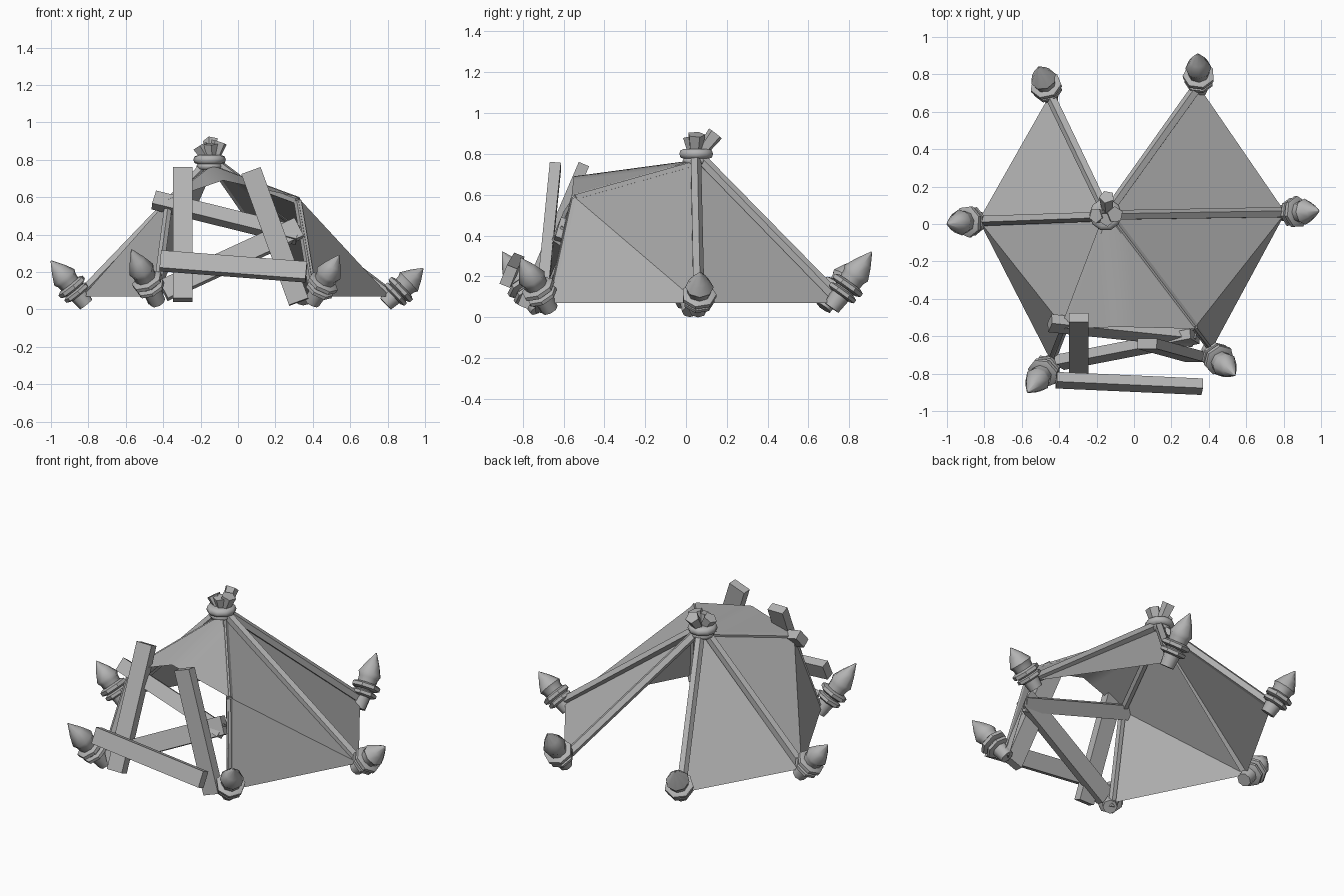
import bpy, bmesh, math
from mathutils import Vector, Matrix

if "Cube" in bpy.data.objects:
    bpy.data.objects.remove(bpy.data.objects["Cube"])

grey = bpy.data.materials.new("plain_grey")
grey.use_nodes = True
colour = (0.45, 0.45, 0.45, 1)
grey.diffuse_color = colour
grey.node_tree.nodes["Principled BSDF"].inputs["Base Color"].default_value = colour


def finish(bm, name, smooth=None):
    mesh = bpy.data.meshes.new(name)
    bm.to_mesh(mesh)
    bm.free()
    mesh.materials.append(grey)
    ob = bpy.data.objects.new(name, mesh)
    bpy.context.collection.objects.link(ob)
    if smooth:
        bpy.ops.object.select_all(action='DESELECT')
        ob.select_set(True)
        bpy.context.view_layer.objects.active = ob
        bpy.ops.object.shade_smooth_by_angle(angle=math.radians(smooth))


def frame(origin, axis, facing):
    """Matrix whose z follows axis and whose y is close to facing."""
    z = Vector(axis).normalized()
    x = Vector(facing).cross(z).normalized()
    y = z.cross(x)
    m = Matrix((x, y, z)).transposed().to_4x4()
    m.translation = origin
    return m


def lathe(bm, m, profile, sides):
    """Turned shape from (radius, height) pairs, capped at both ends."""
    rings = []
    for r, h in profile:
        rings.append([bm.verts.new(m @ Vector((r * math.cos(a), r * math.sin(a), h)))
                      for a in (math.tau * i / sides for i in range(sides))])
    for low, high in zip(rings, rings[1:]):
        for i in range(sides):
            j = (i + 1) % sides
            bm.faces.new((low[i], low[j], high[j], high[i]))
    bm.faces.new(rings[0][::-1])
    bm.faces.new(rings[-1])


def beam(bm, a, b, r1, r2, sides):
    lathe(bm, frame(a, b - a, up), [(r1, 0), (r2, (b - a).length)], sides)


def plank(name, start, end, width, thick, facing):
    start, end = Vector(start), Vector(end)
    bm = bmesh.new()
    size = Matrix.Diagonal((width, thick, (end - start).length, 1))
    bmesh.ops.create_cube(bm, size=1, matrix=frame((start + end) / 2, end - start, facing) @ size)
    finish(bm, name)


up = Vector((0, 0.01, 1))
apex = Vector((-0.14, 0.045, 0.77))
knee_right = Vector((-0.37, -0.56, 0.59))
knee_left = Vector((0.32, -0.56, 0.60))
ridge = Vector((-0.08, -0.55, 0.69))

# Ground point, spike tip and optional knee for each pole
poles = {
    "back_right": ((-0.45, 0.69, 0.07), (-0.51, 0.84, 0.28), None),
    "back_left": ((0.35, 0.73, 0.07), (0.34, 0.91, 0.32), None),
    "side_left": ((0.81, 0.06, 0.05), (0.99, 0.07, 0.22), None),
    "front_left": ((0.41, -0.68, 0.06), (0.54, -0.81, 0.29), knee_left),
    "front_right": ((-0.44, -0.74, 0.06), (-0.57, -0.90, 0.32), knee_right),
    "side_right": ((-0.83, 0.02, 0.05), (-1.0, 0.0, 0.26), None),
}

for name, (foot, tip, knee) in poles.items():
    foot, tip = Vector(foot), Vector(tip)
    axis = (tip - foot).normalized()
    # Bent poles run under the cloth, straight ones lie proud of it
    bm = bmesh.new()
    if knee:
        inner = Vector((0, 0.015, -0.02))
        beam(bm, apex + inner, knee + inner, 0.022, 0.022, 5)
        beam(bm, knee + inner, foot + inner, 0.022, 0.022, 5)
    else:
        lift = axis * 0.025
        beam(bm, apex + lift, foot + lift, 0.028, 0.03, 5)
    finish(bm, name + "_pole")

    # Spiked stake with a bound collar
    start = foot - axis * 0.03
    m = frame(start, axis, up)
    n = (tip - start).length
    bm = bmesh.new()
    lathe(bm, m, [(0.042, 0), (0.052, n * 0.3), (0.06, n * 0.55), (0.07, n * 0.62),
                  (0.042, n * 0.8), (0.003, n)], 8)
    finish(bm, name + "_stake", 50)
    bm = bmesh.new()
    for r, h, t in ((0.078, 0.27, 0.018), (0.086, 0.40, 0.02)):
        lathe(bm, m, [(r - 0.02, n * h - t), (r, n * h - t / 2),
                      (r, n * h + t / 2), (r - 0.02, n * h + t)], 7)
    finish(bm, name + "_collar", 50)

# Pole ends crossing above the binding
bm = bmesh.new()
for tip, r in (((-0.205, 0.045, 0.875), 0.042), ((-0.145, 0.145, 0.90), 0.042),
               ((-0.10, 0.05, 0.895), 0.045), ((-0.145, 0.025, 0.885), 0.04)):
    beam(bm, apex, Vector(tip), 0.025, r, 5)
finish(bm, "pole_ends")

# Rope binding at the top
bm = bmesh.new()
for z, r, h in ((0.765, 0.07, 0.02), (0.80, 0.087, 0.025)):
    lathe(bm, Matrix.Translation((apex.x - 0.012, apex.y + 0.005, z)),
          [(r - 0.025, -h), (r - 0.006, -h * 0.7), (r, 0), (r - 0.006, h * 0.7), (r - 0.025, h)], 10)
finish(bm, "top_binding", 50)


def cloth(name, fan):
    """Taut sheet fanned out from the first point, facing outward."""
    bm = bmesh.new()
    hub, *rim = [bm.verts.new(p) for p in fan]
    for a, b in zip(rim, rim[1:]):
        face = bm.faces.new((hub, a, b))
        face.normal_update()
        if face.normal.z < 0:
            face.normal_flip()
    bmesh.ops.subdivide_edges(bm, edges=bm.edges, cuts=3, use_grid_fill=True)
    finish(bm, name, 80)


def hem(name):
    x, y, z = poles[name][0]
    return Vector((x, y, 0.07))


# Side walls; the back stays open
cloth("right_back_cloth", [apex, hem("back_right"), hem("side_right")])
cloth("right_front_cloth", [apex, hem("side_right"), knee_right])
cloth("left_front_cloth", [apex, knee_left, hem("side_left")])
cloth("left_back_cloth", [apex, hem("side_left"), hem("back_left")])
cloth("right_front_flap", [knee_right, hem("side_right"), hem("front_right")])
cloth("left_front_flap", [knee_left, hem("front_left"), hem("side_left")])

# Raised awning over the front
cloth("awning", [apex, knee_right, ridge, knee_left])

# Loose boards across the front opening
plank("upright_board", (-0.295, -0.80, 0.05), (-0.295, -0.50, 0.75), 0.105, 0.055, (0, -1, 0))
plank("leaning_board", (0.325, -0.71, 0.04), (0.07, -0.64, 0.74), 0.11, 0.055, (0, -1, 0))
plank("rising_board", (-0.40, -0.74, 0.10), (0.325, -0.60, 0.435), 0.11, 0.055, (0, -1, 0.3))
plank("falling_board", (-0.45, -0.53, 0.585), (0.32, -0.61, 0.395), 0.085, 0.06, (0, -1, 0.7))
plank("low_board", (-0.415, -0.835, 0.26), (0.365, -0.87, 0.20), 0.10, 0.055, (0, -1, 0.4))
